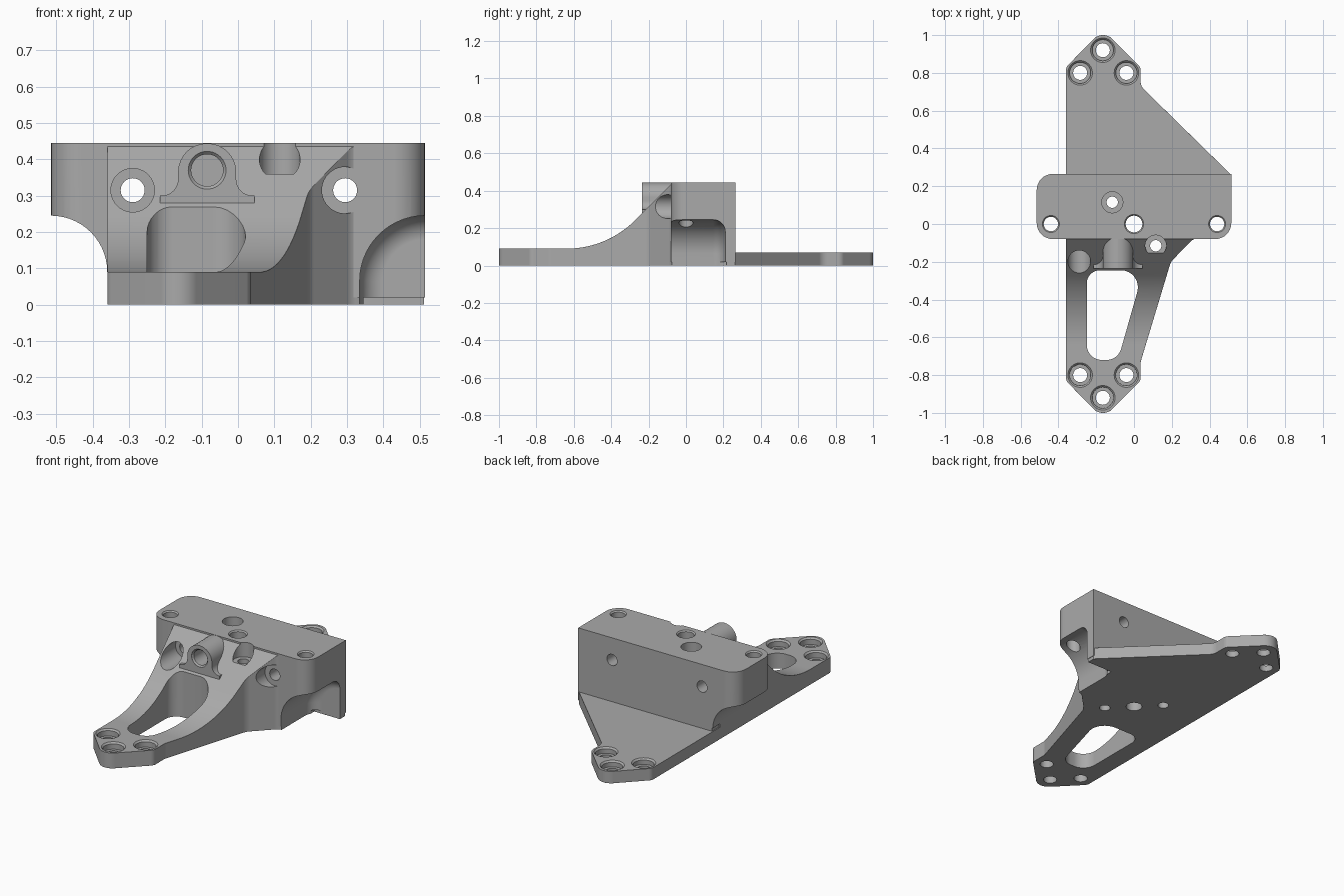
import bpy, bmesh, math
from mathutils import Vector

old = bpy.data.objects.get("Cube")
if old:
    bpy.data.objects.remove(old, do_unlink=True)

metal = bpy.data.materials.new("machined grey")
metal.use_nodes = True
GREY = (0.4, 0.4, 0.4, 1)
metal.diffuse_color = GREY
metal.node_tree.nodes["Principled BSDF"].inputs["Base Color"].default_value = GREY

AXES = {"x": lambda a, b, h: (h, a, b),
        "y": lambda a, b, h: (a, h, b),
        "z": lambda a, b, h: (a, b, h)}


def rounded(points, steps=8):
    """Outline whose corners (a, b, radius) become arcs."""
    out = []
    for i, (a, b, r) in enumerate(points):
        p = Vector((a, b))
        if not r:
            out.append(p)
            continue
        u = (Vector(points[i - 1][:2]) - p).normalized()
        v = (Vector(points[(i + 1) % len(points)][:2]) - p).normalized()
        half = u.angle(v) / 2
        centre = p + (u + v).normalized() * r / math.sin(half)
        start = p + u * r / math.tan(half) - centre
        end = p + v * r / math.tan(half) - centre
        turn = math.atan2(start.x * end.y - start.y * end.x, start.dot(end))
        for k in range(steps + 1):
            t = turn * k / steps
            out.append(centre + Vector((start.x * math.cos(t) - start.y * math.sin(t),
                                        start.x * math.sin(t) + start.y * math.cos(t))))
    return out


def arc(a, b, r, deg0, deg1, steps=14):
    angles = [math.radians(deg0 + (deg1 - deg0) * k / steps) for k in range(steps + 1)]
    return [(a + r * math.cos(t), b + r * math.sin(t)) for t in angles]


def loft(name, rings, end_round=0):
    """Closed solid through rings of equal length."""
    bm = bmesh.new()
    loops = [[bm.verts.new(p) for p in ring] for ring in rings]
    n = len(loops[0])
    for low, high in zip(loops, loops[1:]):
        for i in range(n):
            bm.faces.new((low[i], low[(i + 1) % n], high[(i + 1) % n], high[i]))
    bm.faces.new(loops[0])
    cap = bm.faces.new(loops[-1])
    bmesh.ops.recalc_face_normals(bm, faces=bm.faces)
    if end_round:
        bmesh.ops.bevel(bm, geom=list(cap.edges), offset=end_round, segments=8,
                        profile=0.5, affect="EDGES")
    mesh = bpy.data.meshes.new(name)
    bm.to_mesh(mesh)
    bm.free()
    mesh.materials.append(metal)
    ob = bpy.data.objects.new(name, mesh)
    bpy.context.collection.objects.link(ob)
    return ob


def prism(name, outline, lo, hi, axis, end_round=0):
    return loft(name, [[AXES[axis](p[0], p[1], h) for p in outline] for h in (lo, hi)], end_round)


def lathe(name, a, b, profile, axis="z", sides=40):
    """Turned solid from (radius, height) steps."""
    return loft(name, [[AXES[axis](p[0], p[1], h) for p in arc(a, b, r, 0, 360, sides)[:-1]]
                       for r, h in profile])


def combine(target, tool, operation):
    mod = target.modifiers.new(operation, "BOOLEAN")
    mod.operation, mod.solver, mod.object = operation, "EXACT", tool
    bpy.context.view_layer.objects.active = target
    bpy.ops.object.modifier_apply(modifier=mod.name)
    bpy.data.objects.remove(tool, do_unlink=True)


def cut(tool):
    combine(bracket, tool, "DIFFERENCE")


# Base: plan outline trimmed by the side profile
plan = rounded([(-0.36, -0.83, .04), (-0.165, -1.03, .07), (0.035, -0.83, .04),
                (0.035, -0.73, .06), (0.195, -0.2, .08), (0.31, -0.083, .06),
                (0.345, -0.07, 0), (0.345, 0.215, 0), (0.512, 0.215, 0), (0.512, 0.263, 0),
                (0.035, 0.73, .06), (0.035, 0.83, .04), (-0.165, 1.03, .07),
                (-0.36, 0.83, .04)])
side = [(-1.2, 0.09)] + arc(-0.64, 0.612, 0.522, -90, -43, 20) + [
    (-0.075, 0.44), (0.2, 0.44), (0.2, 0.07), (1.2, 0.07), (1.2, -0.1), (-1.2, -0.1)]
bracket = prism("mounting_bracket", plan, 0, 0.6, "z")
combine(bracket, prism("side_profile", side, -0.6, 0.6, "x"), "INTERSECT")

# Fine chamfer on the sharp outer edges of the base
bm = bmesh.new()
bm.from_mesh(bracket.data)
bmesh.ops.remove_doubles(bm, verts=bm.verts, dist=1e-5)
rim = [e for e in bm.edges if len(e.link_faces) == 2 and e.is_convex
       and e.calc_face_angle() > 0.9
       and (abs(e.verts[0].co.z - e.verts[1].co.z) < 0.1)]
bmesh.ops.bevel(bm, geom=rim, offset=0.008, segments=1, affect="EDGES", clamp_overlap=True)
bm.to_mesh(bracket.data)
bm.free()

# Cross block with an arched overhang at its right end
block = prism("cross_block", rounded([(-0.515, -0.08, .085), (0.515, -0.08, .085),
                                      (0.515, 0.265, 0), (-0.515, 0.265, .085)]),
              0.02, 0.445, "z")
overhang = [(-0.7, -0.1), (-0.355, -0.1), (-0.355, 0.09)] + arc(-0.515, 0.09, 0.155, 0, 90) + [
    (-0.7, 0.245)]
combine(block, prism("overhang_cutter", overhang, -0.5, 0.5, "y"), "DIFFERENCE")
combine(bracket, block, "UNION")

# Threaded boss flaring into the slope
boss = rounded([(-0.215, 0.3, 0), (-0.165, 0.3, .045), (-0.165, 0.444, .079),
                (-0.005, 0.444, .079), (-0.005, 0.3, .045), (0.045, 0.3, 0),
                (0.045, 0.2, 0), (-0.215, 0.2, 0)])
combine(bracket, prism("boss", boss, -0.235, -0.06, "y"), "UNION")

# Rounded pocket under the left end
pocket = [(0.8, -0.2), (0.335, -0.2)] + arc(0.515, 0.065, 0.18, 180, 90) + [(0.8, 0.245)]
cut(prism("pocket_cutter", pocket, -0.3, 0.21, "y", end_round=0.065))

# Tapered window through the slope
cut(prism("window_cutter", rounded([(-0.25, -0.245, .07), (0.05, -0.245, .09),
                                    (-0.085, -0.72, .08), (-0.25, -0.72, .08)]),
          -0.1, 0.7, "z"))

# Counterbored screw holes at both tips
for sign, top, seat in ((-1, 0.09, 0.05), (1, 0.07, 0.035)):
    for x, y in ((-0.285, 0.8), (-0.04, 0.8), (-0.165, 0.92)):
        cut(lathe("tip_screw_cutter", x, sign * y,
                  [(.037, -0.1), (.037, seat), (.056, seat), (.056, top - .009),
                   (.066, top + .001), (.066, 0.3)]))

# Vertical through holes in the block
for x, r in ((-0.44, .038), (0, .044), (0.44, .038)):
    cut(lathe("block_hole_cutter", x, 0, [(r, -0.1), (r, 0.438), (r + .008, 0.446),
                                          (r + .008, 0.6)]))
for s in (-1, 1):
    cut(lathe("block_screw_cutter", 0.115 * s, -0.115 * s,
              [(.03, -0.1), (.03, 0.36), (.056, 0.36), (.056, 0.6)]))

# Horizontal screw holes with deep seats on the front
for x, r in ((-0.29, .06), (0.295, .064)):
    cut(lathe("front_screw_cutter", x, 0.315,
              [(r, -0.6), (r, -0.08), (.033, -0.08), (.033, 0.5)], "y"))
cut(lathe("boss_hole_cutter", -0.085, 0.37,
          [(.052, -0.4), (.052, -0.234), (.044, -0.226), (.044, -0.03)], "y"))

# Smooth curved walls, crisp edges
bpy.ops.object.select_all(action="DESELECT")
bracket.select_set(True)
bpy.context.view_layer.objects.active = bracket
bpy.ops.object.shade_smooth_by_angle(angle=math.radians(25))
weighted = bracket.modifiers.new("even_shading", "WEIGHTED_NORMAL")
weighted.keep_sharp = True
